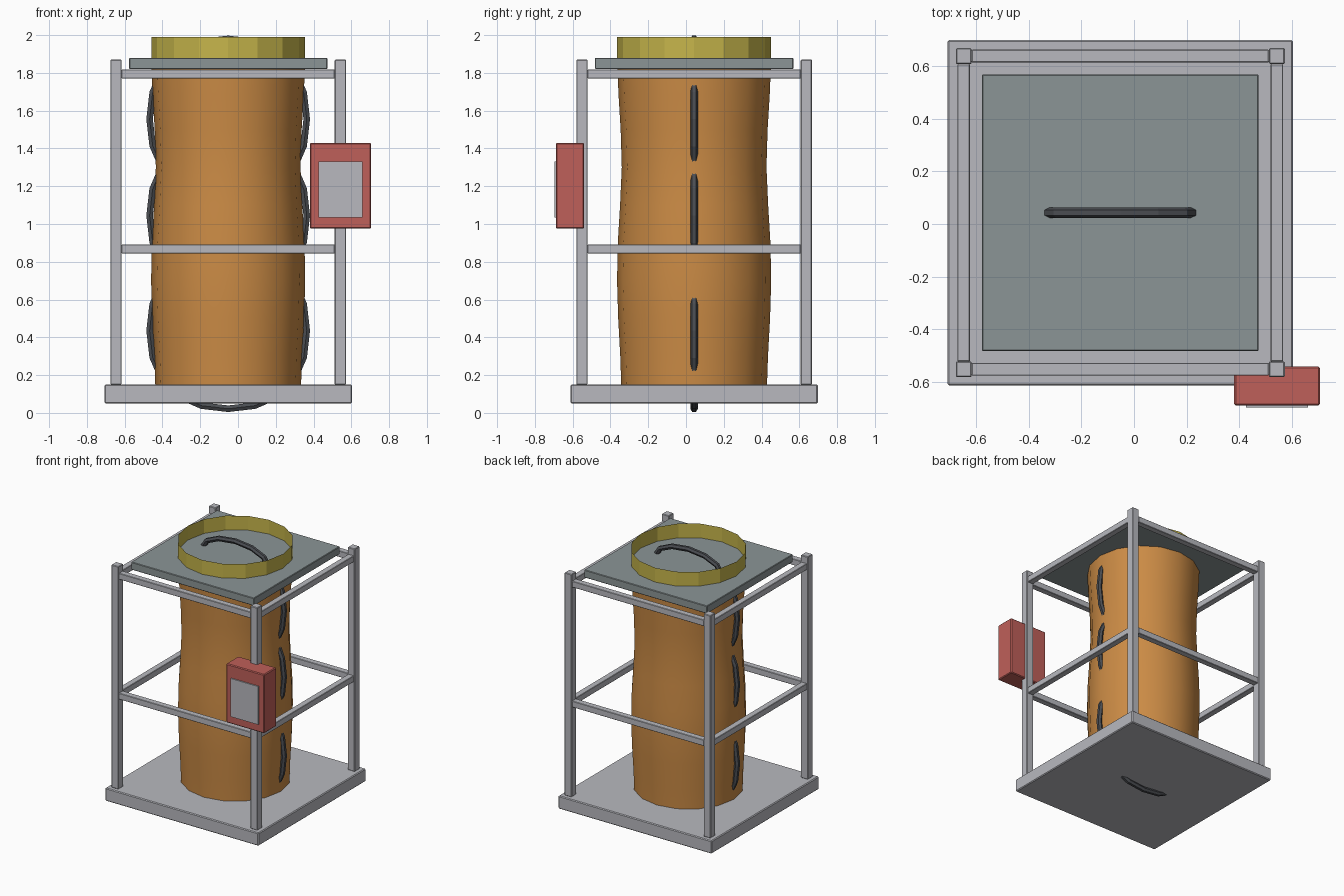
import bpy, bmesh
from math import sin, cos, pi, radians
from mathutils import Vector

cube = bpy.data.objects.get("Cube")
if cube:
    bpy.data.objects.remove(cube, do_unlink=True)

CX, CY = -0.052, 0.043      # axis of the container
SIDES = 16


def material(name, rgb):
    m = bpy.data.materials.new(name)
    m.use_nodes = True
    m.diffuse_color = (*rgb, 1)
    node = next(n for n in m.node_tree.nodes if n.type == 'BSDF_PRINCIPLED')
    node.inputs["Base Color"].default_value = (*rgb, 1)
    node.inputs["Roughness"].default_value = 0.7
    return m


STEEL = material("light_grey_steel", (0.48, 0.485, 0.52))
SLATE = material("slate_grey", (0.26, 0.30, 0.305))
ORANGE = material("orange", (0.60, 0.26, 0.06))
YELLOW = material("yellow", (0.56, 0.46, 0.07))
RED = material("red", (0.52, 0.115, 0.1))
DARK = material("dark_grey", (0.07, 0.075, 0.085))


def add(name, mesh, mat):
    ob = bpy.data.objects.new(name, mesh)
    bpy.context.collection.objects.link(ob)
    mesh.materials.clear()
    mesh.materials.append(mat)
    return ob


def box(name, lo, hi, mat, bevel=0.004):
    lo, hi = Vector(lo), Vector(hi)
    bm = bmesh.new()
    bmesh.ops.create_cube(bm, size=1)
    for v in bm.verts:
        v.co = (lo + hi) / 2 + v.co * (hi - lo)
    if bevel:
        bmesh.ops.bevel(bm, geom=bm.edges[:], offset=bevel, segments=1, affect='EDGES')
    mesh = bpy.data.meshes.new(name)
    bm.to_mesh(mesh)
    bm.free()
    return add(name, mesh, mat)


def lathe(name, profile, mat, smooth):
    """Open tube around the container axis from (radius, height) pairs."""
    bm = bmesh.new()
    rings = [[bm.verts.new((CX + r * cos(2 * pi * i / SIDES),
                            CY + r * sin(2 * pi * i / SIDES), z))
              for i in range(SIDES)] for r, z in profile]
    for a, b in zip(rings, rings[1:]):
        for i in range(SIDES):
            j = (i + 1) % SIDES
            bm.faces.new((a[i], a[j], b[j], b[i])).smooth = smooth
    mesh = bpy.data.meshes.new(name)
    bm.to_mesh(mesh)
    bm.free()
    return add(name, mesh, mat)


# Base plate and lid plate
box("base_plate", (CX - .655, CY - .655, .05), (CX + .655, CY + .655, .15), STEEL, .006)
box("lid_plate", (CX - .525, CY - .525, 1.82), (CX + .525, CY + .525, 1.88), SLATE)

# Corner posts
REACH, POST, RAIL = 0.594, 0.03, 0.024
for sx, side in ((-1, "right"), (1, "left")):
    for sy, end in ((-1, "front"), (1, "back")):
        x, y = CX + sx * REACH, CY + sy * REACH
        box(f"{end}_{side}_post", (x - POST, y - POST, .15), (x + POST, y + POST, 1.87), STEEL)

# Horizontal rails between the posts
span = REACH - POST
for level, z in (("middle", .868), ("upper", 1.794)):
    for s, end, side in ((-1, "front", "right"), (1, "back", "left")):
        y = CY + s * REACH
        box(f"{level}_{end}_rail", (CX - span, y - RAIL, z - RAIL),
            (CX + span, y + RAIL, z + RAIL), STEEL, .003)
        x = CX + s * REACH
        box(f"{level}_{side}_rail", (x - RAIL, CY - span, z - RAIL),
            (x + RAIL, CY + span, z + RAIL), STEEL, .003)

# Waisted container body and rim
lathe("container_body", [(.386, .15), (.391, .3), (.402, .5), (.408, .7), (.404, .9),
                         (.392, 1.1), (.383, 1.3), (.389, 1.5), (.400, 1.68),
                         (.406, 1.82)], ORANGE, True)
lathe("container_rim", [(.407, 1.82), (.407, 1.99)], YELLOW, False)

# Arched grab handle, reused on the sides, lid and underside
curve = bpy.data.curves.new("handle_path", 'CURVE')
curve.dimensions = '3D'
curve.bevel_depth = 0.02
curve.bevel_resolution = 1
curve.use_fill_caps = True
spline = curve.splines.new('POLY')
STEPS = 6
spline.points.add(STEPS)
for i, p in enumerate(spline.points):
    a = pi * i / STEPS
    p.co = (.28 * cos(a), 0, .12 * sin(a) - .12, 1)
path = bpy.data.objects.new("handle_path", curve)
bpy.context.collection.objects.link(path)
bpy.context.view_layer.update()
handle_mesh = bpy.data.meshes.new_from_object(
    path.evaluated_get(bpy.context.evaluated_depsgraph_get()))
bpy.data.objects.remove(path, do_unlink=True)
for poly in handle_mesh.polygons:
    poly.use_smooth = False


def handle(name, loc, turn):
    ob = add(name, handle_mesh, DARK)
    ob.location = loc
    ob.rotation_euler = (0, radians(turn), 0)


for level, z in (("lower", .435), ("middle", 1.045), ("upper", 1.555)):
    handle(f"{level}_right_handle", (CX - .416, CY, z), -90)
    handle(f"{level}_left_handle", (CX + .416, CY, z), 90)
handle("lid_handle", (CX, CY, 1.98), 0)
handle("underside_handle", (CX, CY, .022), 180)

# Control box with its front panel
box("control_box", (.38, -.688, .975), (.705, -.54, 1.43), RED, .006)
box("control_panel", (.425, -.697, 1.035), (.66, -.688, 1.33), STEEL, 0)
